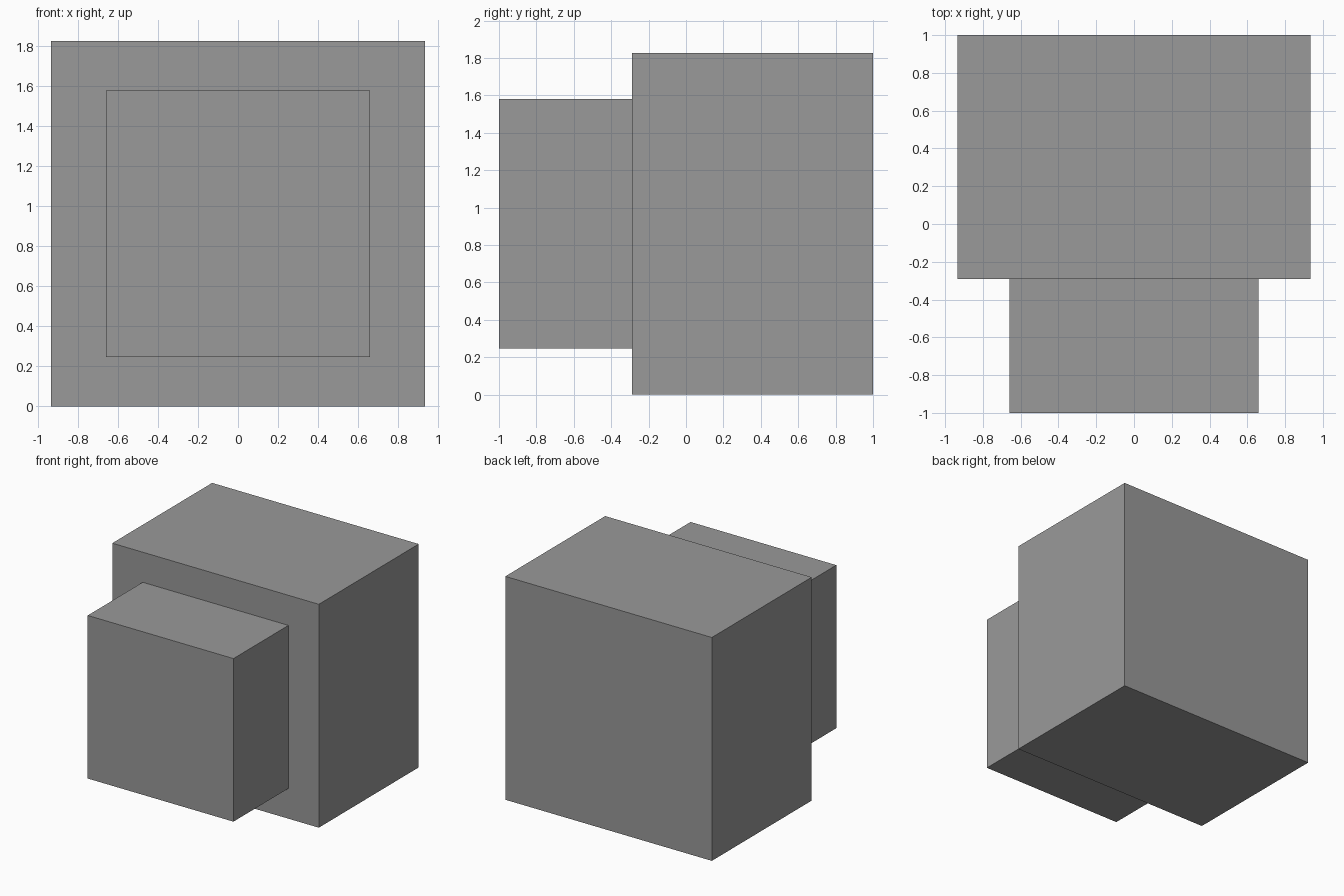
import bpy

if "Cube" in bpy.data.objects:
    bpy.data.objects.remove(bpy.data.objects["Cube"])

# Dark grey shared by both blocks
grey = bpy.data.materials.new("dark_grey")
grey.diffuse_color = (0.32, 0.32, 0.32, 1)
grey.use_nodes = True
grey.node_tree.nodes["Principled BSDF"].inputs["Base Color"].default_value = grey.diffuse_color


def box(name, x, y, z):
    """Axis-aligned box from (min, max) ranges."""
    spans = (x, y, z)
    bpy.ops.mesh.primitive_cube_add(size=1, location=[(a + b) / 2 for a, b in spans])
    ob = bpy.context.object
    ob.name = name
    ob.scale = [b - a for a, b in spans]
    bpy.ops.object.transform_apply(location=False, rotation=False, scale=True)
    ob.data.materials.append(grey)
    return ob


# Large rear block standing on the ground
box("main_body", (-0.934, 0.934), (-0.29, 1.0), (0.0, 1.826))

# Smaller block projecting from the front face
box("front_block", (-0.659, 0.659), (-1.0, -0.29), (0.247, 1.58))
